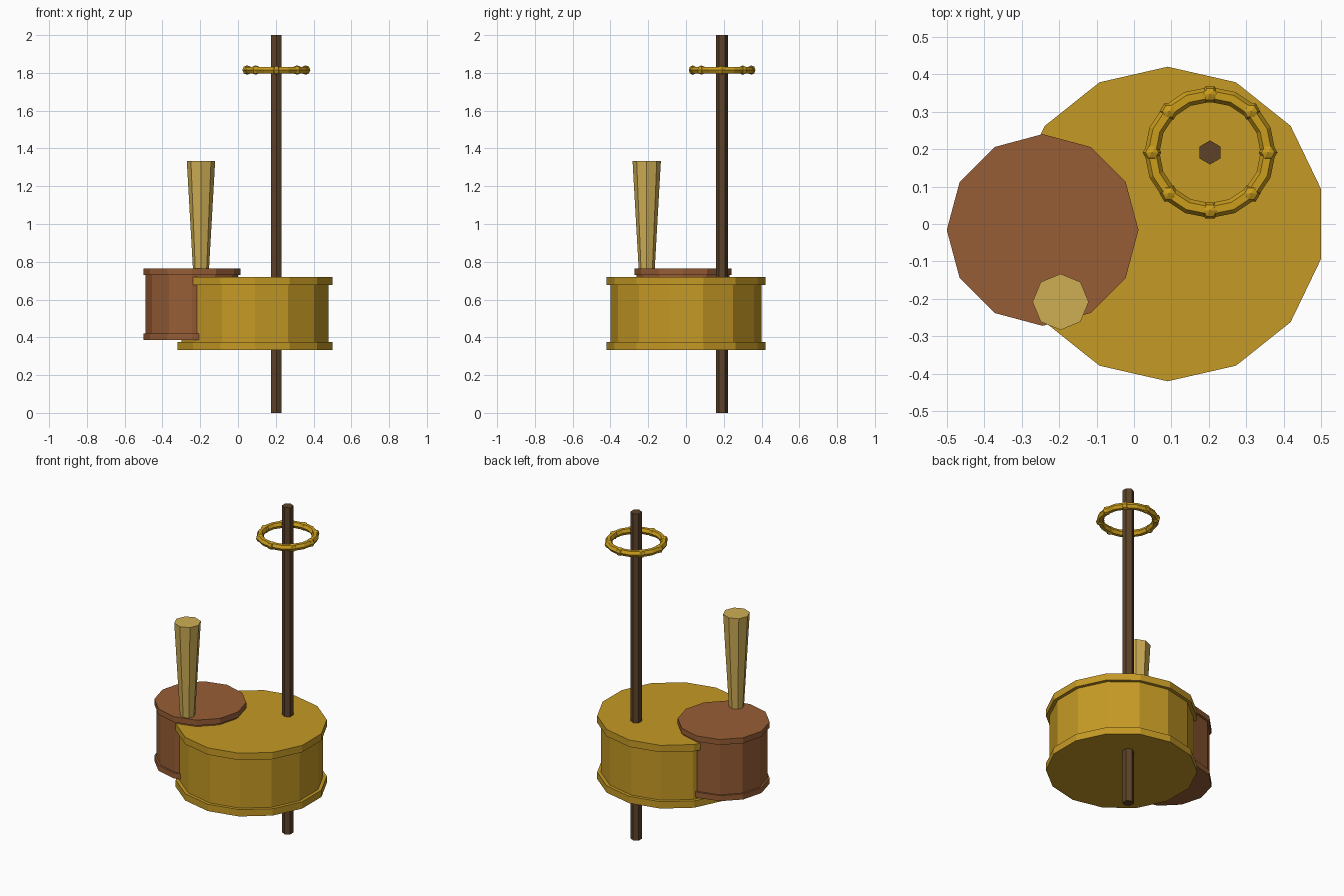
import bpy
from math import cos, sin, tau, pi

if "Cube" in bpy.data.objects:
    bpy.data.objects.remove(bpy.data.objects["Cube"])


def material(name, rgb):
    m = bpy.data.materials.new(name)
    m.diffuse_color = (*rgb, 1)
    m.use_nodes = True
    m.node_tree.nodes["Principled BSDF"].inputs["Base Color"].default_value = m.diffuse_color
    return m


gold = material("gold", (0.56, 0.32, 0.018))
bright_gold = material("bright_gold", (0.60, 0.34, 0.012))
brown = material("brown", (0.31, 0.11, 0.036))
dark_wood = material("dark_wood", (0.11, 0.055, 0.022))
pale_wood = material("pale_wood", (0.62, 0.42, 0.09))


def lathe(name, x, y, profile, sides, mat):
    """Revolve (radius, z) points into a closed faceted solid with a vertex facing +y."""
    verts = [(r * cos(pi / 2 + tau * i / sides), r * sin(pi / 2 + tau * i / sides), z)
             for r, z in profile for i in range(sides)]
    faces = [tuple(reversed(range(sides)))]
    for k in range(len(profile) - 1):
        a, b = k * sides, (k + 1) * sides
        for i in range(sides):
            j = (i + 1) % sides
            faces.append((a + i, a + j, b + j, b + i))
    faces.append(tuple(range(len(verts) - sides, len(verts))))
    mesh = bpy.data.meshes.new(name)
    mesh.from_pydata(verts, [], faces)
    ob = bpy.data.objects.new(name, mesh)
    ob.location = (x, y, 0)
    bpy.context.collection.objects.link(ob)
    mesh.materials.append(mat)
    return ob


def drum(name, x, y, body_r, rim_r, z0, z1, rim_h, sides, mat):
    lathe(name, x, y, [(rim_r, z0), (rim_r, z0 + rim_h), (body_r, z0 + rim_h),
                       (body_r, z1 - rim_h), (rim_r, z1 - rim_h), (rim_r, z1)], sides, mat)


# Two overlapping drums with protruding rims
drum("large_drum", 0.09, 0.0, 0.40, 0.42, 0.333, 0.72, 0.042, 14, gold)
drum("small_drum", -0.244, -0.016, 0.245, 0.256, 0.387, 0.765, 0.034, 12, brown)

# Long pole through the large drum, and flared handle on the small drum
PX, PY, RZ, RR = 0.203, 0.191, 1.815, 0.155
lathe("pole", PX, PY, [(0.032, 0), (0.032, 2)], 6, dark_wood)
lathe("flared_handle", -0.196, -0.208, [(0.041, 0.735), (0.075, 1.333)], 8, pale_wood)

# Ring floating around the pole, with small beads
bpy.ops.mesh.primitive_torus_add(major_segments=16, minor_segments=6, major_radius=RR,
                                 minor_radius=0.02, location=(PX, PY, RZ))
ring = bpy.context.object
ring.name = "ring"
ring.data.materials.append(bright_gold)

for i in range(8):
    a = tau * i / 8
    bpy.ops.mesh.primitive_uv_sphere_add(segments=6, ring_count=4, radius=0.025,
                                         location=(PX + RR * cos(a), PY + RR * sin(a), RZ),
                                         rotation=(0, 0, pi / 2))
    bead = bpy.context.object
    bead.name = f"ring_bead_{i + 1}"
    bead.data.materials.append(bright_gold)
